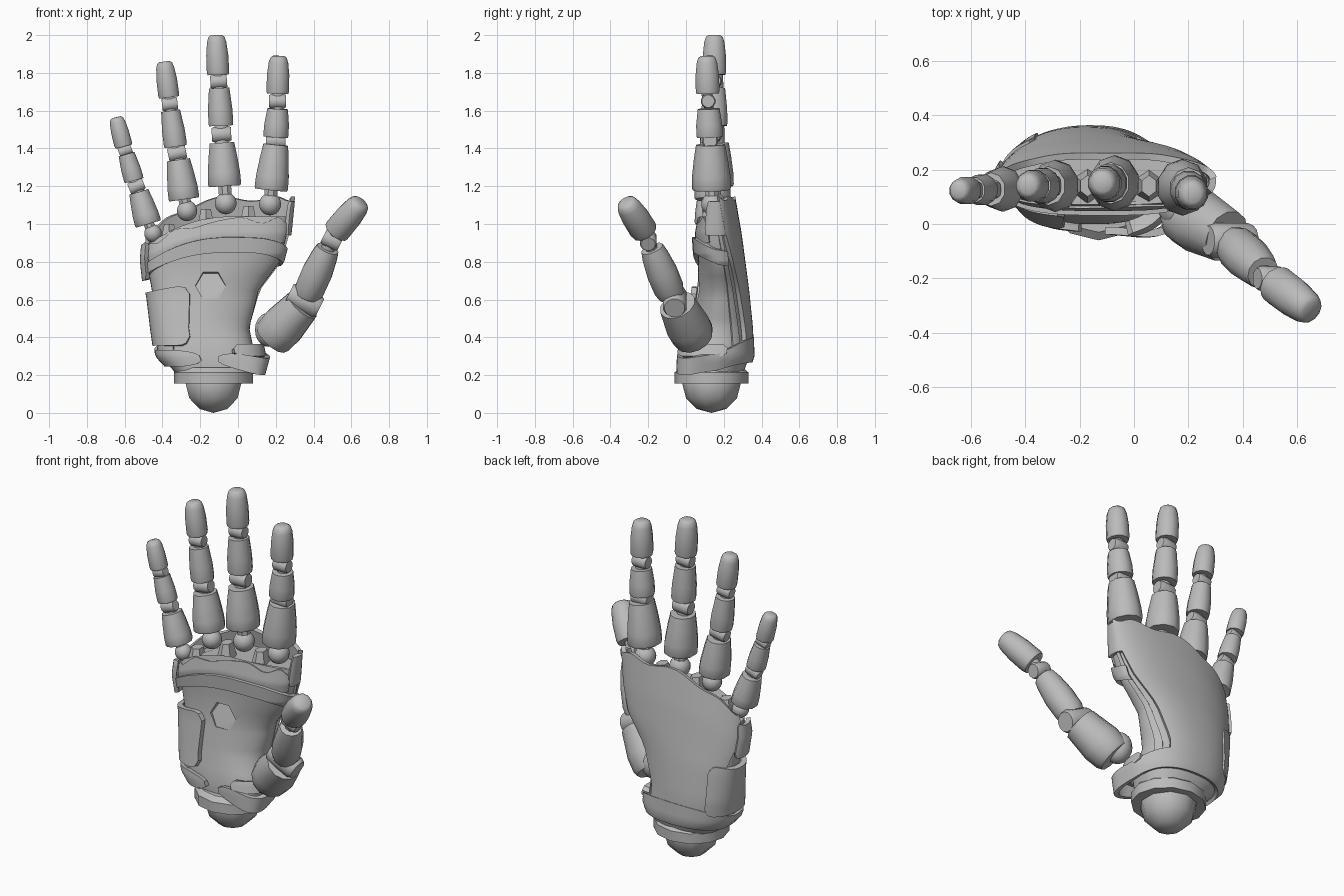
import bpy, bmesh, math
from mathutils import Vector, Matrix

if "Cube" in bpy.data.objects:
    bpy.data.objects.remove(bpy.data.objects["Cube"])

mat = bpy.data.materials.new("light_grey")
mat.diffuse_color = (0.5, 0.5, 0.5, 1)
mat.use_nodes = True
mat.node_tree.nodes["Principled BSDF"].inputs["Base Color"].default_value = mat.diffuse_color


def make(name, bm, angle=35, thick=0, cutter=None):
    if not thick:
        bmesh.ops.recalc_face_normals(bm, faces=bm.faces)
    me = bpy.data.meshes.new(name)
    bm.to_mesh(me)
    bm.free()
    me.materials.append(mat)
    ob = bpy.data.objects.new(name, me)
    bpy.context.collection.objects.link(ob)
    bpy.ops.object.select_all(action='DESELECT')
    bpy.context.view_layer.objects.active = ob
    ob.select_set(True)
    if thick:
        m = ob.modifiers.new("thickness", 'SOLIDIFY')
        m.thickness, m.offset = thick, -1
        bpy.ops.object.modifier_apply(modifier=m.name)
    if cutter:
        m = ob.modifiers.new("recess", 'BOOLEAN')
        m.object, m.operation, m.solver = cutter, 'DIFFERENCE', 'EXACT'
        bpy.ops.object.modifier_apply(modifier=m.name)
    bpy.ops.object.shade_smooth_by_angle(angle=math.radians(angle))
    return ob


def loft(name, rings, **kw):
    bm = bmesh.new()
    rows = [[bm.verts.new(p) for p in r] for r in rings]
    n = len(rows[0])
    for a, b in zip(rows, rows[1:]):
        for i in range(n):
            j = (i + 1) % n
            bm.faces.new((a[i], a[j], b[j], b[i]))
    bm.faces.new(rows[0][::-1])
    bm.faces.new(rows[-1])
    return make(name, bm, **kw)


def frame(p0, p1):
    """Axis, depth and width directions of a finger part."""
    d = (p1 - p0).normalized()
    dep = Vector((0, 1, 0))
    dep = (dep - d * dep.dot(d)).normalized()
    return d, dep, dep.cross(d)


def segment(name, p0, p1, hw, hd, profile, sides=12):
    """Tapered tube from p0 to p1; profile = (position, scale) pairs."""
    p0, p1 = Vector(p0), Vector(p1)
    d, dep, wid = frame(p0, p1)
    rings = []
    for t, s in profile:
        c = p0.lerp(p1, t)
        angs = [2 * math.pi * (i + 0.5) / sides for i in range(sides)]
        rings.append([c + wid * (hw * s * math.cos(a)) + dep * (hd * s * math.sin(a)) for a in angs])
    return loft(name, rings, angle=42)


def ball(name, c, r, scale=(1, 1, 1), seg=14, rows=10):
    bm = bmesh.new()
    bmesh.ops.create_uvsphere(bm, u_segments=seg, v_segments=rows, radius=r,
                              matrix=Matrix.Translation(c) @ Matrix.Diagonal((*scale, 1)))
    return make(name, bm, angle=65)


def hinge(name, a, b, r, width):
    """Pin across the gap between two segments, with a link inside."""
    a, b = Vector(a), Vector(b)
    d, dep, wid = frame(a, b)
    c = (a + b) / 2
    segment(name + "_pin", c - wid * width, c + wid * width, r, r, [(0, .85), (.12, 1), (.88, 1), (1, .85)])
    segment(name + "_link", a - d * .05, b + d * .05, width * .75, r * .7, [(0, 1), (1, 1)], 8)


# ---- fingers
PROX = [(0, .95), (.05, 1), (.3, .98), (.7, .86), (1, .74)]
MID = [(0, .96), (.08, 1), (.45, .98), (1, .82)]
TIP = [(0, .94), (.08, 1), (.5, .98), (.82, .86), (.95, .72), (1, .5)]

fingers = {  # knuckle, proximal, middle and tip ends (x, z); y root, y tip; width
    "index": ([(.17, 1.105), (.175, 1.18), (.2, 1.42), (.2, 1.46), (.21, 1.61), (.21, 1.69), (.215, 1.89)], .14, .11, .093),
    "middle": ([(-.065, 1.11), (-.07, 1.2), (-.085, 1.43), (-.09, 1.52), (-.1, 1.72), (-.105, 1.79), (-.115, 2.0)], .15, .15, .092),
    "ring": ([(-.27, 1.07), (-.285, 1.13), (-.315, 1.34), (-.33, 1.41), (-.357, 1.6), (-.365, 1.67), (-.39, 1.86)], .14, .14, .086),
    "little": ([(-.45, .95), (-.475, 1.0), (-.525, 1.17), (-.55, 1.23), (-.59, 1.37), (-.605, 1.41), (-.645, 1.565)], .13, .122, .074),
}
for f, (pts, y0, y1, w) in fingers.items():
    p = [Vector((x, y0 + (y1 - y0) * i / 6, z)) for i, (x, z) in enumerate(pts)]
    ball(f + "_knuckle", p[0], w * .64)
    segment(f + "_neck", p[0], p[1].lerp(p[2], .1), w * .4, w * .4, [(0, 1), (1, 1)], 8)
    segment(f + "_proximal", p[1], p[2], w, w * 1.12, PROX, 10)
    hinge(f + "_lower_joint", p[2], p[3], w * .46, w * .56)
    segment(f + "_middle", p[3], p[4], w * .74, w * .78, MID)
    hinge(f + "_upper_joint", p[4], p[5], w * .42, w * .48)
    segment(f + "_tip", p[5], p[6], w * .67, w * .7, TIP)

# ---- thumb
t = [Vector(v) for v in ((.175, .045, .39), (.34, -.045, .57), (.365, -.075, .62), (.475, -.18, .87),
                         (.52, -.22, .96), (.652, -.32, 1.118))]
ball("thumb_base", (.16, .06, .44), .09, (.8, .9, 1))
segment("thumb_metacarpal", t[0], t[1], .118, .118, [(0, .85), (.1, .95), (.4, 1), (1, .84)])
hinge("thumb_lower_joint", t[1], t[2], .065, .09)
segment("thumb_proximal", t[2], t[3], .083, .083, [(0, .82), (.15, .98), (.5, 1), (.85, .86), (1, .74)])
hinge("thumb_upper_joint", t[3], t[4], .045, .05)
segment("thumb_tip", t[4], t[5], .074, .074, TIP)

# ---- palm surface: z, left x, right x, front y, back y
SEC = [(.2, -.32, .06, .0, .3), (.3, -.41, .09, .0, .335), (.45, -.43, .06, .03, .33),
       (.65, -.45, .11, .06, .31), (.8, -.47, .22, .065, .29), (.95, -.48, .26, .055, .27),
       (1.15, -.47, .28, .09, .235)]


def surf(a, z, off=0):
    """Point on the palm at angle a (0 = thumb side, 90 = back) and height z."""
    k = 0
    while k < len(SEC) - 2 and z > SEC[k + 1][0]:
        k += 1
    s = (z - SEC[k][0]) / (SEC[k + 1][0] - SEC[k][0])
    xl, xr, yf, yb = (p + (q - p) * s for p, q in zip(SEC[k][1:], SEC[k + 1][1:]))
    c, n = math.cos(math.radians(a)), math.sin(math.radians(a))
    e = .88 if n > 0 else .7
    if n < 0 < c:  # bevelled hollow facing the thumb
        e += .6 * max(0, 1 - ((z - .6) / .24) ** 2)
    x = (xl + xr) / 2 + ((xr - xl) / 2 + off) * math.copysign(abs(c) ** e, c)
    y = (yf + yb) / 2 + ((yb - yf) / 2 + off) * math.copysign(abs(n) ** min(e, .9), n)
    drop = min(x + .05, 0) ** 2 * ((z - .2) / .93) ** 2  # knuckle line falls to the little finger
    return Vector((x, y, z - drop))


def wrap(name, a0, a1, z0, z1, off, thick=.025, rnd=0, nu=28, nv=10):
    """Curved plate lying on the palm surface; limits may be functions."""
    val = lambda f, q: f(q) if callable(f) else f
    bm = bmesh.new()
    grid = []
    for i in range(nu + 1):
        u = i / nu
        e = max(0, 1 - min(u, 1 - u) * 10)
        cut = rnd * (1 - math.sqrt(1 - e * e))
        col = []
        for j in range(nv + 1):
            v = j / nv
            a = val(a0, v) + (val(a1, v) - val(a0, v)) * u
            lo, hi = val(z0, a) + cut, val(z1, a) - cut
            col.append(bm.verts.new(surf(a, lo + (hi - lo) * v, val(off, a))))
        grid.append(col)
    for c, d in zip(grid, grid[1:]):
        for j in range(nv):
            bm.faces.new((c[j], d[j], d[j + 1], c[j + 1]))
    return make(name, bm, thick=thick)


# palm body with a hexagonal recess that deepens upwards
bm = bmesh.new()
bmesh.ops.create_cone(bm, cap_ends=True, segments=6, radius1=.08, radius2=.08, depth=.16,
                      matrix=Matrix.Translation((-.145, .0, .69)) @ Matrix.Rotation(math.pi / 2 - .25, 4, 'X')
                      @ Matrix.Rotation(math.pi / 6, 4, 'Z'))
cutter = make("recess_cutter", bm)
cutter.hide_render = True
cutter.hide_viewport = True
levels = [.2, .25, .3, .375, .45, .5, .55, .6, .65, .725, .8, .88, .95, 1.0, 1.04]
loft("palm_body", [[surf(i * 7.5, z) for i in range(48)] for z in levels], cutter=cutter)

# back shell and curved side strip
wrap("back_plate", lambda v: 52 - 47 * v ** 1.4, lambda v: 128 + 40 * min(1, v * 1.3), .3,
     lambda a: 1.135 + .012 * math.cos(math.radians(a * 8)), .025, nv=18)
wrap("thumb_side_strip", lambda v: 24 - 26 * v, lambda v: 40 - 36 * v, .34, 1.08, .012, nu=6, nv=16)

# arched ridge across the palm and panel above it
arch = lambda a: .045 * max(0, -math.sin(math.radians(a))) - .03 * max(0, (a - 300) / 78)
wrap("palm_ridge", 176, 378, lambda a: .805 + arch(a), lambda a: .885 + arch(a), .025, .03, nu=40)
wrap("upper_palm_panel", 195, 345, .9, lambda a: 1.02 + .015 * math.cos(math.radians(a * 9)), .008, .02, nu=36)

# side guards
wrap("little_side_guard", 160, 204, .78, 1.08, .04, .025, .04, nu=14)
wrap("index_side_guard", -22, 22, .94, 1.12, .024, .025, .04, nu=14)
wrap("edge_guard", 126, 261, .36, .69, .035, .03, .05)
wrap("edge_guard_mount", 150, 235, .3, .4, .012, .03)

# wrist band, swelling out under the thumb and deeper at the back
bump = lambda a: math.exp(-((a + 32) / 38) ** 2)
back = lambda a: max(0, math.sin(math.radians(a)))
mid = lambda a: .29 + .045 * back(a) - .045 * bump(a)
half = lambda a: .045 + .022 * back(a)
wrap("wrist_band", -85, 266, lambda a: mid(a) - half(a), lambda a: mid(a) + half(a),
     lambda a: .028 + .075 * bump(a), .028, .03, nu=70, nv=4)
wrap("thumb_cradle", -70, 10, .3, .365, .06, .05, .02, nu=16, nv=4)

# knuckle spacers
for i, (x, z) in enumerate(((.055, 1.07), (-.17, 1.055), (-.365, .975))):
    segment(f"knuckle_spacer_{i + 1}", (x, .14, z - .06), (x, .14, z + .025), .05, .065, [(0, 1), (1, .6)], 6)

# wrist
ell = lambda w, d, z: [(-.13 + w * math.cos(i * math.pi / 6), .135 + d * math.sin(i * math.pi / 6), z) for i in range(12)]
loft("wrist_cuff", [ell(.21, .195, .155), ell(.21, .195, .215), ell(.19, .165, .24)])
ball("wrist_ball", (-.13, .135, .155), .155, seg=10, rows=6)
